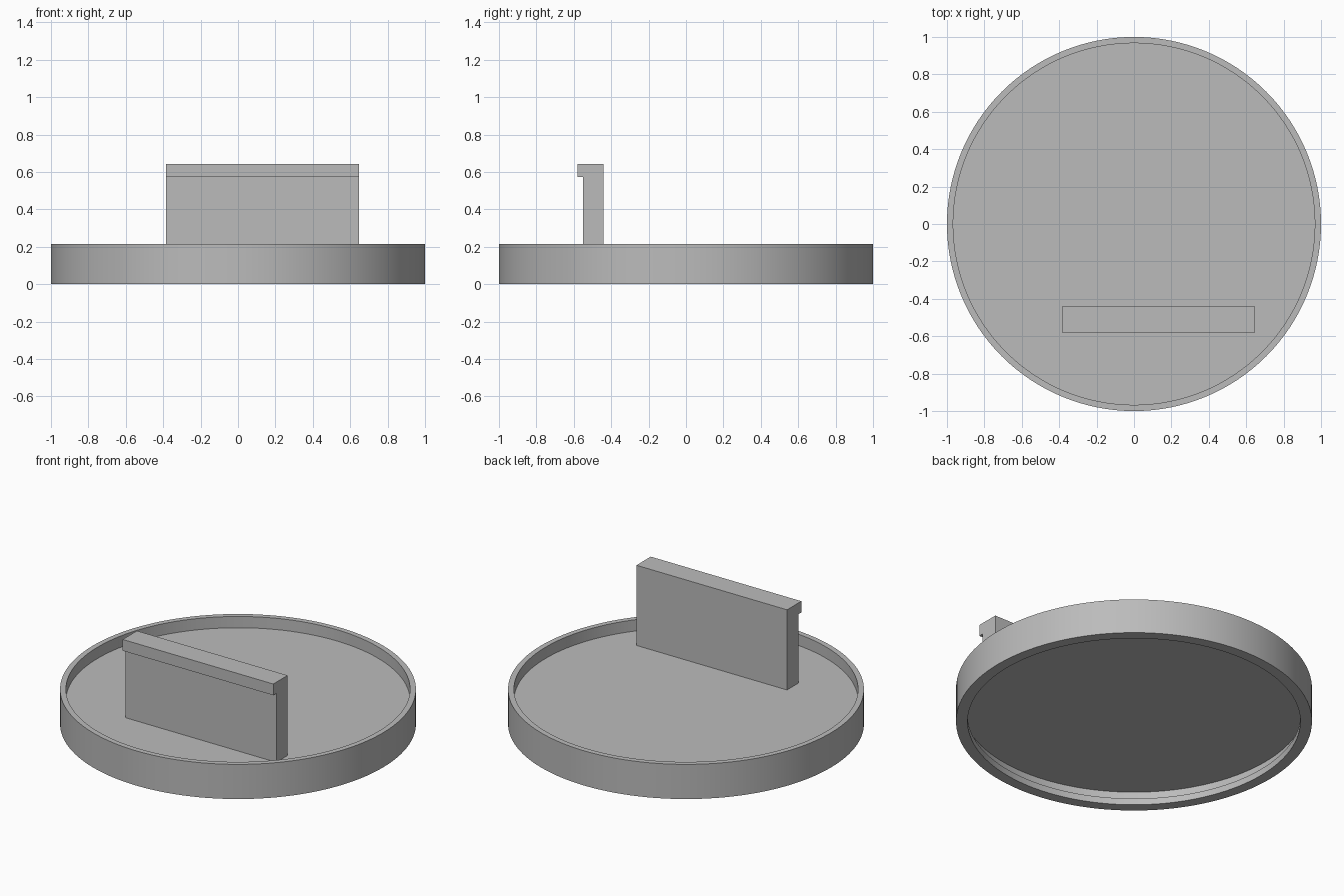
import bpy, bmesh, math

if "Cube" in bpy.data.objects:
    bpy.data.objects.remove(bpy.data.objects["Cube"])

grey = bpy.data.materials.new("plain grey")
grey.diffuse_color = (0.5, 0.5, 0.5, 1)
grey.use_nodes = True
grey.node_tree.nodes["Principled BSDF"].inputs["Base Color"].default_value = grey.diffuse_color


def finish(name, bm):
    bmesh.ops.recalc_face_normals(bm, faces=bm.faces)
    mesh = bpy.data.meshes.new(name)
    bm.to_mesh(mesh)
    bm.free()
    mesh.materials.append(grey)
    obj = bpy.data.objects.new(name, mesh)
    bpy.context.collection.objects.link(obj)
    return obj


def lathe(name, profile, steps=128):
    """Spin an (r, z) outline that starts and ends on the z axis."""
    bm = bmesh.new()
    verts = [bm.verts.new((r, 0, z)) for r, z in profile]
    edges = [bm.edges.new(pair) for pair in zip(verts, verts[1:])]
    bmesh.ops.spin(bm, geom=verts + edges, cent=(0, 0, 0), axis=(0, 0, 1),
                   angle=2 * math.pi, steps=steps)
    bmesh.ops.remove_doubles(bm, verts=bm.verts, dist=1e-5)
    obj = finish(name, bm)
    bpy.context.view_layer.objects.active = obj
    obj.select_set(True)
    bpy.ops.object.shade_smooth_by_angle(angle=math.radians(30))
    obj.select_set(False)
    return obj


def extrude_x(name, outline, x0, x1):
    """Extrude a (y, z) outline along x."""
    bm = bmesh.new()
    face = bm.faces.new([bm.verts.new((x0, y, z)) for y, z in outline])
    new = bmesh.ops.extrude_face_region(bm, geom=[face])["geom"]
    bmesh.ops.translate(bm, vec=(x1 - x0, 0, 0),
                        verts=[v for v in new if isinstance(v, bmesh.types.BMVert)])
    return finish(name, bm)


FLOOR = 0.145

# Round cap: raised rim above the floor, hollow underside with an inward lip
lathe("round_cap", [(0, FLOOR), (0.967, FLOOR), (0.967, 0.215), (1, 0.215),
                    (1, 0), (0.935, 0), (0.935, 0.04), (0.967, 0.04),
                    (0.967, 0.10), (0, 0.10)])

# Upright clip with a hooked top edge facing the front
extrude_x("hooked_clip", [(-0.44, FLOOR), (-0.44, 0.642), (-0.58, 0.642),
                          (-0.58, 0.572), (-0.55, 0.572), (-0.55, FLOOR)],
          -0.385, 0.648)
